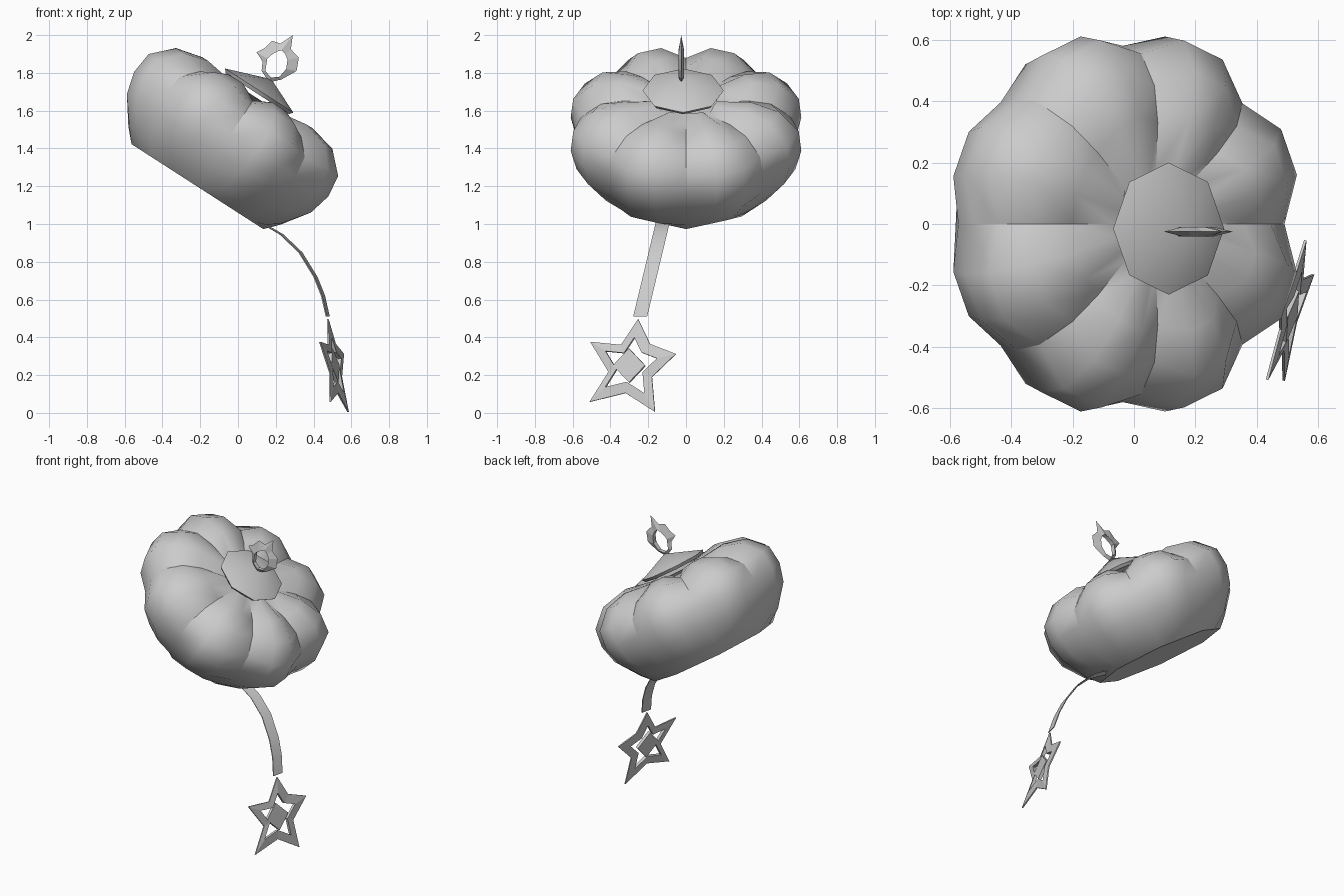
import bpy, bmesh, math
from mathutils import Vector, Matrix

cube = bpy.data.objects.get("Cube")
if cube:
    bpy.data.objects.remove(cube, do_unlink=True)

# One plain grey for every part
grey = bpy.data.materials.new("plain_grey")
grey.use_nodes = True
grey.diffuse_color = (0.6, 0.6, 0.6, 1)
grey.node_tree.nodes["Principled BSDF"].inputs["Base Color"].default_value = (0.6, 0.6, 0.6, 1)


def finish(name, bm, smooth=None):
    bmesh.ops.recalc_face_normals(bm, faces=bm.faces)
    mesh = bpy.data.meshes.new(name)
    bm.to_mesh(mesh)
    bm.free()
    mesh.materials.append(grey)
    obj = bpy.data.objects.new(name, mesh)
    bpy.context.collection.objects.link(obj)
    if smooth:
        bpy.ops.object.select_all(action='DESELECT')
        obj.select_set(True)
        bpy.context.view_layer.objects.active = obj
        bpy.ops.object.shade_smooth_by_angle(angle=math.radians(smooth))
    return obj


def bridge(bm, a, b):
    n = len(a)
    for i in range(n):
        bm.faces.new((a[i], a[(i + 1) % n], b[(i + 1) % n], b[i]))


def plate_ring(name, outer, inner, place, outer_half, inner_half):
    """Flat band between two matching outlines, with its own thickness at each edge."""
    bm = bmesh.new()
    def loop(points, h):
        return [bm.verts.new(place(u, v, h)) for u, v in points]
    of, inf = loop(outer, outer_half), loop(inner, inner_half)
    ob = loop(outer, -outer_half) if outer_half else of
    inb = loop(inner, -inner_half)
    bridge(bm, of, inf)
    bridge(bm, ob, inb)
    bridge(bm, inf, inb)
    if outer_half:
        bridge(bm, of, ob)
    return finish(name, bm)


# Tilted frame shared by the hat and its cap
tilt = Matrix.Translation((-0.215, 0, 1.198)) @ Matrix.Rotation(math.radians(32.8), 4, 'Y')

# Puffy hat: eight lobes, each three segments wide
# (lobe height, lobe radius, crease height, crease radius)
profile = [(0, .387, 0, .415), (.07, .49, .07, .48), (.21, .60, .21, .56),
           (.33, .632, .33, .58), (.45, .618, .44, .555), (.555, .51, .52, .45),
           (.59, .36, .54, .33), (.565, .17, .53, .17)]
bm = bmesh.new()
rings = []
for lobe_z, lobe_r, crease_z, crease_r in profile:
    ring = []
    for i in range(24):
        a = math.tau * i / 24
        r, z = (crease_r, crease_z) if i % 3 == 0 else (lobe_r, lobe_z)
        ring.append(bm.verts.new(tilt @ Vector((r * math.cos(a), r * math.sin(a), z))))
    rings.append(ring)
for low, high in zip(rings, rings[1:]):
    bridge(bm, low, high)
bm.faces.new(rings[0])
bm.faces.new(rings[-1])
# Sharp seams between the lobes on the upper half, sharp rim underneath
for low, high in zip(rings[3:], rings[4:]):
    for i in range(0, 24, 3):
        bm.edges.get((low[i], high[i])).smooth = False
for i in range(24):
    bm.edges.get((rings[0][i], rings[0][i - 1])).smooth = False
finish("puffy_hat", bm, 75)

# Shallow octagonal cap on the crown
bm = bmesh.new()
loops = []
for r, z in [(.20, .585), (.215, .605)]:
    loops.append([bm.verts.new(tilt @ Vector((r * math.cos(math.tau * i / 8),
                  r * math.sin(math.tau * i / 8) - .015, z))) for i in range(8)])
bridge(bm, *loops)
bm.faces.new(loops[0])
tip = bm.verts.new(tilt @ Vector((0.02, -.015, .69)))
for i in range(8):
    bm.faces.new((loops[1][i], loops[1][(i + 1) % 8], tip))
finish("crown_cap", bm, 50)

# Flame-edged hoop standing on the cap
hoop_outer = [(.165, 1.75), (.125, 1.81), (.13, 1.86), (.098, 1.91), (.14, 1.93),
              (.18, 1.97), (.225, 1.955), (.29, 2.0), (.28, 1.925), (.322, 1.88),
              (.31, 1.81), (.23, 1.765)]
hoop_inner = [(.175, 1.775), (.145, 1.81), (.15, 1.845), (.155, 1.875), (.17, 1.89),
              (.185, 1.90), (.205, 1.912), (.23, 1.92), (.25, 1.90), (.262, 1.87),
              (.255, 1.82), (.22, 1.78)]
plate_ring("flame_hoop", hoop_outer, hoop_inner,
           lambda u, v, h: (u, -.025 + h, v), 0, .015)

# Curved thin ribbon hanging from the underside
path = [(.10, 1.015), (.17, .98), (.23, .945), (.33, .85), (.41, .72), (.45, .62), (.475, .51)]
bm = bmesh.new()
sections = []
for x, z in path:
    y = -.125 - (1.0 - z) * .24
    sections.append([bm.verts.new((x + dx, y + dy, z))
                     for dx, dy in [(-.005, -.037), (.011, .037), (.005, .037), (-.011, -.037)]])
for a, b in zip(sections, sections[1:]):
    bridge(bm, a, b)
bm.faces.new(sections[0])
bm.faces.new(sections[-1])
finish("ribbon", bm, 30)


# Star pendant on a slanted plane, thickened along the plane's normal
def on_star(u, v, h):
    return (.625 + .25 * u - .173 * v + h, u - .25 * h, v + .173 * h)


centre = (-.30, .25)
star = [(-.253, .497), (-.19, .365), (-.053, .312), (-.18, .19), (-.164, .005),
        (-.32, .105), (-.51, .058), (-.41, .217), (-.507, .376), (-.343, .36)]
hole = [tuple(c + (p - c) * .6 for p, c in zip(q, centre)) for q in star]
plate_ring("star_frame", star, hole, on_star, .004, .01)

# Diamond in the middle of the star
bm = bmesh.new()
sides = [[bm.verts.new(on_star(centre[0] + du, centre[1] + dv, h))
          for du, dv in [(0, .09), (.085, 0), (0, -.09), (-.085, 0)]] for h in (-.01, .01)]
bridge(bm, *sides)
for side in sides:
    bm.faces.new(side)
finish("star_diamond", bm)
